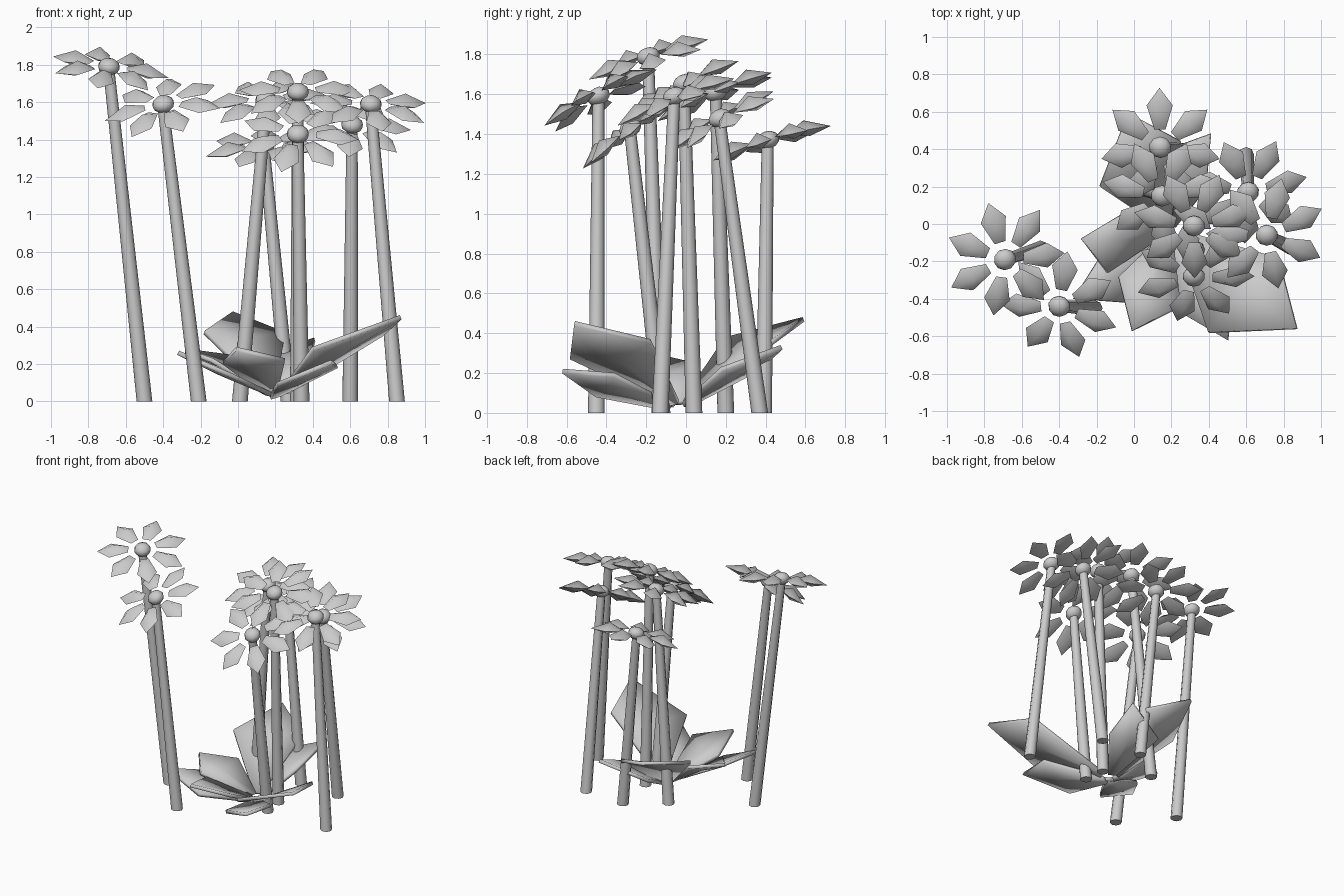
import bpy, bmesh, math
from mathutils import Vector, Matrix

if "Cube" in bpy.data.objects:
    bpy.data.objects.remove(bpy.data.objects["Cube"])


def finish(bm, name, angle=35):
    bm.normal_update()
    me = bpy.data.meshes.new(name)
    bm.to_mesh(me)
    bm.free()
    ob = bpy.data.objects.new(name, me)
    bpy.context.collection.objects.link(ob)
    bpy.context.view_layer.objects.active = ob
    ob.select_set(True)
    bpy.ops.object.shade_smooth_by_angle(angle=math.radians(angle))
    ob.select_set(False)
    return ob


# Tapered stem between two points
def stem(name, base, top):
    a, b = Vector(base), Vector(top)
    bm = bmesh.new()
    rings = []
    for c, r in ((a, 0.042), (b, 0.03)):
        rings.append([bm.verts.new(c + Vector((r * math.cos(k * math.pi / 4), r * math.sin(k * math.pi / 4), 0)))
                      for k in range(8)])
    for k in range(8):
        j = (k + 1) % 8
        bm.faces.new((rings[0][k], rings[0][j], rings[1][j], rings[1][k]))
    bm.faces.new(rings[0][::-1])
    bm.faces.new(rings[1])
    finish(bm, name, 50)


# Thick faceted petal with a raised back and a keel, pointing along +x
def add_petal(bm, m):
    outline = [(0.10, -0.03, 0), (0.23, -0.07, -0.015), (0.325, 0, -0.025),
               (0.23, 0.07, -0.015), (0.10, 0.03, 0)]
    rim = [bm.verts.new(m @ Vector(p)) for p in outline]
    top = bm.verts.new(m @ Vector((0.20, 0, 0.042)))
    keel = bm.verts.new(m @ Vector((0.21, 0, -0.042)))
    for k in range(5):
        j = (k + 1) % 5
        bm.faces.new((rim[k], rim[j], top))
        bm.faces.new((rim[j], rim[k], keel))


# Flower head: seven petals round a small centre, tilted forward and sideways
def flower(name, pos, turn, forward, side):
    place = (Matrix.Translation(pos) @ Matrix.Rotation(math.radians(side), 4, 'Y')
             @ Matrix.Rotation(math.radians(forward), 4, 'X'))
    bm = bmesh.new()
    for k in range(7):
        add_petal(bm, place @ Matrix.Rotation(math.radians(turn) + k * math.tau / 7, 4, 'Z'))
    finish(bm, name + "_petals", 70)
    bm = bmesh.new()
    bmesh.ops.create_uvsphere(bm, u_segments=10, v_segments=6, radius=0.06,
                              matrix=place @ Matrix.Diagonal((1, 1, 0.75, 1)))
    finish(bm, name + "_centre", 60)


# Broad leaf blade: base, two side corners and a tip, with a raised or sunken middle
def leaf(name, base, left, tip, right, lift):
    b, l, t, r = (Vector(p) for p in (base, left, tip, right))
    across = (r - l).normalized() * 0.03
    mid = (b + t + l + r) / 4 + Vector((0, 0, lift))
    bm = bmesh.new()
    rim = [bm.verts.new(p) for p in (b + across, r, t, l, b - across)]
    c = bm.verts.new(mid)
    for k in range(5):
        bm.faces.new((rim[k], rim[(k + 1) % 5], c))
    ob = finish(bm, name, 40)
    mod = ob.modifiers.new("thickness", 'SOLIDIFY')
    mod.thickness = 0.025
    mod.offset = 0


# Stem base xy, head position, petal turn, forward tilt, side tilt
flowers = [
    ((-0.50, -0.13), (-0.69, -0.19, 1.79), 5, 18, 8),
    ((-0.21, -0.45), (-0.40, -0.44, 1.59), 26, 27, -12),
    ((0.01, 0.20), (0.15, 0.15, 1.61), 13, 22, -5),
    ((0.27, 0.39), (0.14, 0.41, 1.37), 90, 17, -3),
    ((0.32, 0.04), (0.32, -0.01, 1.655), 65, 27, 0),
    ((0.34, -0.12), (0.32, -0.28, 1.43), -3, 36, 0),
    ((0.60, 0.37), (0.61, 0.17, 1.48), 14, 28, 8),
    ((0.85, -0.13), (0.71, -0.06, 1.59), 26, 22, 5),
]
for i, (foot, head, turn, forward, side) in enumerate(flowers, 1):
    stem(f"stem_{i}", (*foot, 0), (head[0], head[1], head[2] - 0.02))
    flower(f"flower_{i}", head, turn, forward, side)

# Rosette of leaves at the foot
leaves = [
    ((0.25, -0.06, 0.05), (0.77, -0.18, 0.36), (0.87, -0.56, 0.45), (0.40, -0.58, 0.28), -0.01),
    ((0.20, -0.08, 0.03), (0.53, -0.36, 0.19), (0.50, -0.62, 0.21), (0.21, -0.45, 0.09), -0.01),
    ((0.18, -0.07, 0.04), (0.25, -0.44, 0.22), (-0.01, -0.57, 0.28), (-0.08, -0.28, 0.21), -0.01),
    ((0.15, -0.04, 0.05), (-0.14, -0.26, 0.22), (-0.28, -0.08, 0.27), (-0.04, 0.06, 0.24), -0.01),
    ((0.17, -0.08, 0.04), (-0.04, -0.42, 0.14), (-0.32, -0.40, 0.26), (-0.18, -0.18, 0.20), -0.01),
    ((0.17, 0.00, 0.05), (-0.18, 0.20, 0.37), (-0.03, 0.59, 0.47), (0.25, 0.44, 0.36), 0.02),
    ((0.20, 0.00, 0.04), (0.08, 0.36, 0.22), (0.41, 0.48, 0.33), (0.38, 0.18, 0.22), -0.01),
]
for i, pts in enumerate(leaves, 1):
    leaf(f"leaf_{i}", *pts)
